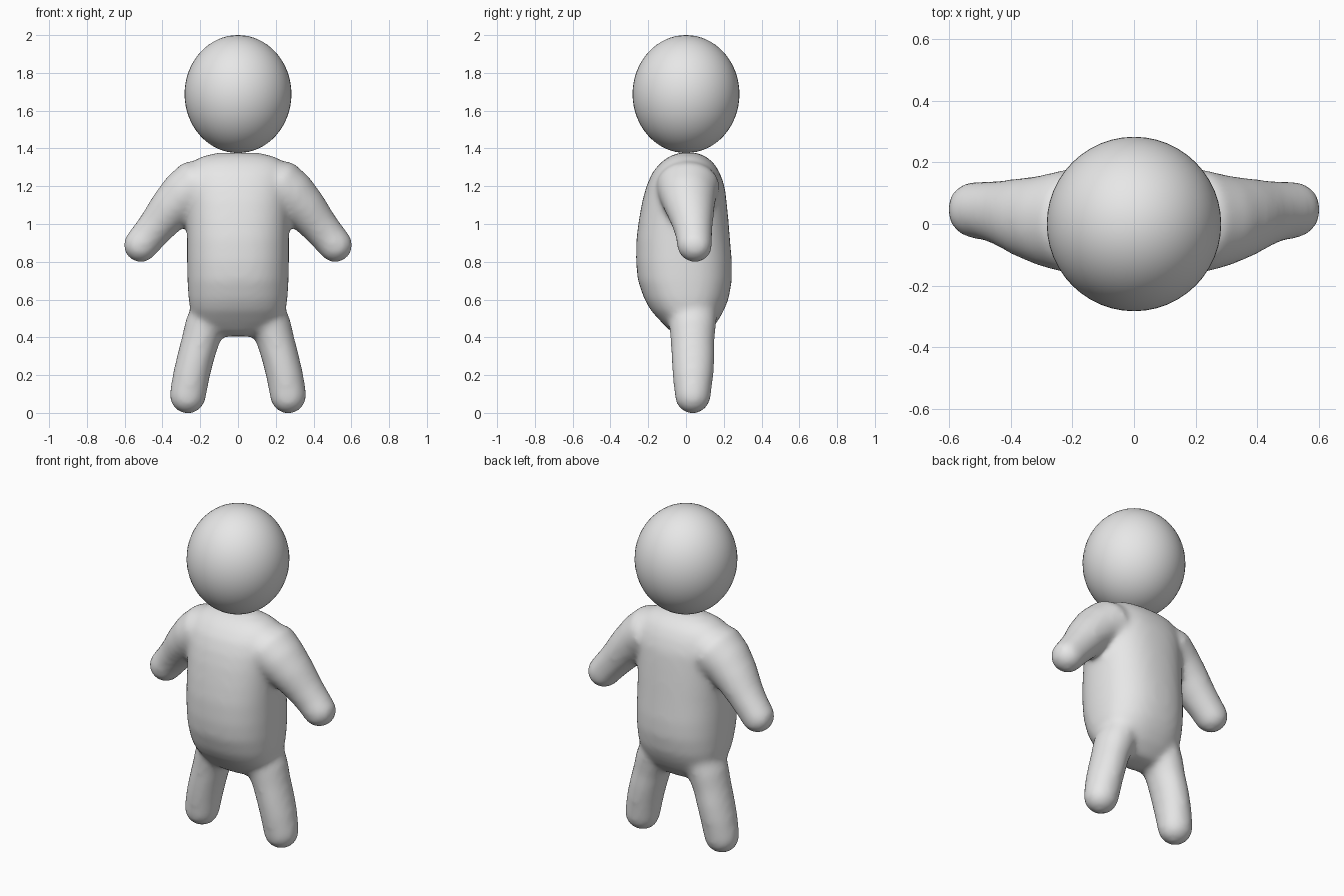
import bpy, bmesh, math
from mathutils import Vector

if "Cube" in bpy.data.objects:
    bpy.data.objects.remove(bpy.data.objects["Cube"])

grey = bpy.data.materials.new("plain grey")
grey.diffuse_color = (0.8, 0.8, 0.8, 1)
grey.use_nodes = True
grey.node_tree.nodes["Principled BSDF"].inputs["Base Color"].default_value = grey.diffuse_color
SEG = 40


def loft(bm, rings):
    """Skin a list of closed vertex loops and cap both ends."""
    loops = [[bm.verts.new(p) for p in ring] for ring in rings]
    for a, b in zip(loops, loops[1:]):
        for i in range(SEG):
            j = (i + 1) % SEG
            bm.faces.new((a[i], a[j], b[j], b[i]))
    bm.faces.new(loops[0][::-1])
    bm.faces.new(loops[-1])


def signed_pow(v, e):
    return math.copysign(abs(v) ** e, v)


def torso_ring(z, half_x, y0, y1):
    """Slightly squared oval section spanning y0..y1."""
    pts = []
    for i in range(SEG):
        t = math.tau * i / SEG
        pts.append((half_x * signed_pow(math.cos(t), 0.85),
                    (y0 + y1) / 2 + (y1 - y0) / 2 * signed_pow(math.sin(t), 0.85), z))
    return pts


def limb(bm, path, side):
    """Tapered tube through (x, y, z, side radius, depth radius), domed at its end."""
    pts = [Vector(p[:3]) for p in path]
    rings = []

    def ring(c, d, a, b):
        across = Vector((-d.z, 0, d.x)).normalized()
        out = []
        for i in range(SEG):
            t = math.tau * i / SEG
            p = c + across * a * math.cos(t) + Vector((0, b * math.sin(t), 0))
            out.append((p.x * side, p.y, p.z))
        rings.append(out)

    for i, p in enumerate(path):
        d = (pts[min(i + 1, len(pts) - 1)] - pts[max(i - 1, 0)]).normalized()
        ring(pts[i], d, p[3], p[4])
    a, b = path[-1][3:]
    for k in range(1, 8):
        t = k / 8 * math.pi / 2
        ring(pts[-1] + d * a * math.sin(t), d, a * math.cos(t), b * math.cos(t))
    loft(bm, rings)


bm = bmesh.new()

# Torso: height, half width, front, back
loft(bm, [torso_ring(*r) for r in (
    (0.405, 0.10, -0.03, 0.09), (0.43, 0.17, -0.08, 0.12),
    (0.48, 0.225, -0.13, 0.165), (0.54, 0.25, -0.185, 0.20),
    (0.60, 0.262, -0.22, 0.225), (0.70, 0.268, -0.255, 0.243),
    (0.80, 0.27, -0.265, 0.243), (0.92, 0.27, -0.263, 0.233),
    (1.02, 0.272, -0.25, 0.225), (1.12, 0.275, -0.232, 0.215),
    (1.20, 0.28, -0.21, 0.205), (1.27, 0.275, -0.18, 0.18),
    (1.32, 0.25, -0.14, 0.15), (1.355, 0.20, -0.095, 0.11),
    (1.377, 0.11, -0.04, 0.06))])

# Arms and legs, mirrored
arm = ((0.12, 0.01, 1.255, 0.10, 0.13), (0.21, 0.01, 1.20, 0.15, 0.17),
       (0.29, 0.01, 1.145, 0.135, 0.15), (0.36, 0.02, 1.075, 0.117, 0.13),
       (0.43, 0.035, 0.99, 0.10, 0.107), (0.48, 0.043, 0.93, 0.094, 0.096),
       (0.515, 0.045, 0.888, 0.092, 0.094))
leg = ((0.14, 0.035, 0.56, 0.10, 0.13), (0.175, 0.035, 0.46, 0.107, 0.125),
       (0.20, 0.035, 0.38, 0.10, 0.116), (0.225, 0.037, 0.29, 0.098, 0.115),
       (0.247, 0.037, 0.20, 0.098, 0.109), (0.266, 0.036, 0.092, 0.097, 0.096))
for side in (-1, 1):
    limb(bm, arm, side)
    limb(bm, leg, side)
bmesh.ops.recalc_face_normals(bm, faces=bm.faces)

mesh = bpy.data.meshes.new("body")
bm.to_mesh(mesh)
bm.free()
mesh.materials.append(grey)
body = bpy.data.objects.new("body", mesh)
bpy.context.collection.objects.link(body)

# Fuse the parts into one soft skin
remesh = body.modifiers.new("fuse", 'REMESH')
remesh.mode = 'VOXEL'
remesh.voxel_size = 0.016
remesh.use_smooth_shade = True
soften = body.modifiers.new("soften", 'SMOOTH')
soften.factor = 0.5
soften.iterations = 16

# Head
bpy.ops.mesh.primitive_uv_sphere_add(segments=48, ring_count=32, radius=1,
                                     location=(0, 0, 1.688))
head = bpy.context.object
head.name = "head"
head.scale = (0.283, 0.283, 0.312)
head.data.materials.append(grey)
bpy.ops.object.shade_smooth()
